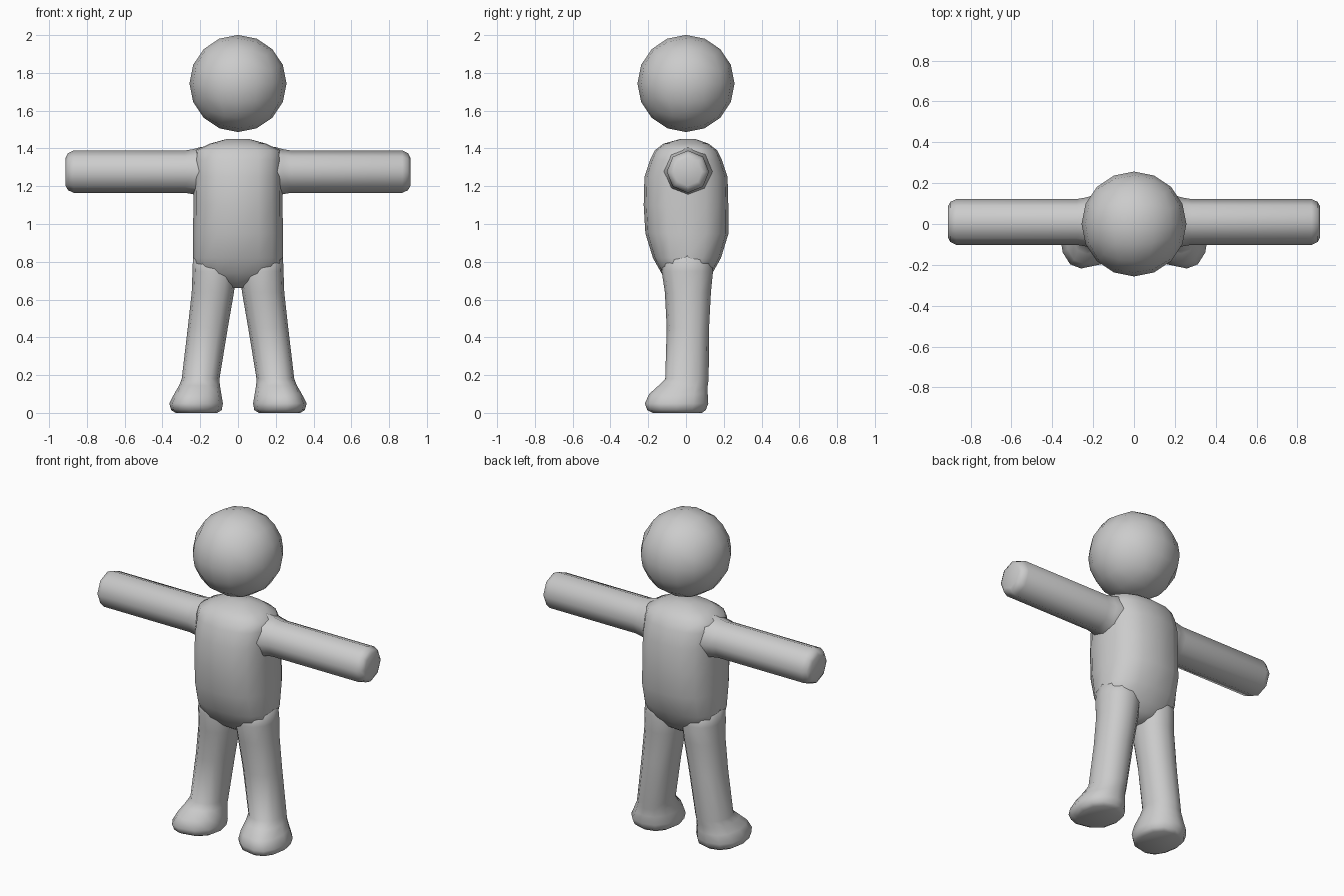
import bpy, bmesh, math
from mathutils import Vector

if "Cube" in bpy.data.objects:
    bpy.data.objects.remove(bpy.data.objects["Cube"])

grey = bpy.data.materials.new("plain_grey")
grey.diffuse_color = (0.6, 0.6, 0.6, 1)
grey.use_nodes = True
grey.node_tree.nodes["Principled BSDF"].inputs["Base Color"].default_value = grey.diffuse_color


def finish(bm, name):
    bmesh.ops.recalc_face_normals(bm, faces=bm.faces[:])
    for f in bm.faces:
        f.smooth = True
    me = bpy.data.meshes.new(name)
    bm.to_mesh(me)
    bm.free()
    me.materials.append(grey)
    ob = bpy.data.objects.new(name, me)
    bpy.context.collection.objects.link(ob)
    return ob


def oval(n, cx, cy, rx, ry, p=2.0):
    """Points of a superellipse."""
    pts = []
    for i in range(n):
        a = 2 * math.pi * i / n
        c, s = math.cos(a), math.sin(a)
        pts.append((cx + rx * math.copysign(abs(c) ** (2 / p), c),
                    cy + ry * math.copysign(abs(s) ** (2 / p), s)))
    return pts


def loft(name, rings):
    """Skin a list of equal-length 3D rings and cap both ends."""
    bm = bmesh.new()
    loops = [[bm.verts.new(v) for v in r] for r in rings]
    n = len(loops[0])
    for a, b in zip(loops, loops[1:]):
        for i in range(n):
            j = (i + 1) % n
            bm.faces.new((a[i], a[j], b[j], b[i]))
    bm.faces.new(loops[0])
    bm.faces.new(loops[-1])
    return finish(bm, name)


# head: rounded cube with sixteen-sided outline
bm = bmesh.new()
bmesh.ops.create_cube(bm, size=2)
bmesh.ops.subdivide_edges(bm, edges=bm.edges[:], cuts=3, use_grid_fill=True)
for v in bm.verts:
    d = Vector([math.tan(c * math.pi / 4) for c in v.co]).normalized()
    v.co = Vector((0, 0, 1.744)) + d * 0.257
finish(bm, "head")

# torso: z, half width, back-front centre, half depth
torso = [(0.66, 0.03, 0.01, 0.05), (0.69, 0.13, 0.01, 0.095),
         (0.74, 0.225, 0.005, 0.135), (0.82, 0.238, 0.005, 0.18),
         (0.95, 0.238, 0.005, 0.22), (1.1, 0.236, 0, 0.224),
         (1.25, 0.235, 0, 0.22), (1.34, 0.235, 0, 0.19),
         (1.39, 0.225, 0, 0.165), (1.425, 0.15, 0, 0.12),
         (1.45, 0.06, 0.01, 0.04)]
loft("torso", [[(x, y, z) for x, y in oval(16, 0, cy, rx, ry, 2.5)]
               for z, rx, cy, ry in torso])

# arm: distance from centre, radius
arm = [(0.1, 0.13), (0.2, 0.13), (0.235, 0.12), (0.28, 0.112),
       (0.87, 0.112), (0.9, 0.098), (0.912, 0.075)]
# leg and foot: z, centre x, centre y, half width, half depth
leg = [(0.0, 0.22, -0.045, 0.11, 0.13), (0.015, 0.22, -0.05, 0.134, 0.155),
       (0.05, 0.222, -0.05, 0.142, 0.168), (0.1, 0.213, -0.04, 0.125, 0.155),
       (0.145, 0.204, -0.015, 0.108, 0.13), (0.18, 0.198, 0.005, 0.1, 0.115),
       (0.45, 0.16, 0.01, 0.106, 0.112), (0.64, 0.133, 0.01, 0.112, 0.122),
       (0.75, 0.125, 0.007, 0.116, 0.136), (0.86, 0.125, 0.005, 0.112, 0.12)]
for side, s in (("right", 1), ("left", -1)):
    loft(side + "_arm", [[(s * x, a, b) for a, b in oval(8, 0.01, 1.277, r, r)]
                         for x, r in arm])
    rings = []
    for z, cx, cy, rx, ry in leg:
        ring = []
        for x, y in oval(12, cx, cy, rx, ry, 2.2):
            # toes turn slightly outwards
            if z < 0.15 and y < cy:
                x += (cy - y) * 0.22 * (1 - abs(x - cx) / rx)
            ring.append((s * x, y, z))
        rings.append(ring)
    loft(side + "_leg", rings)
